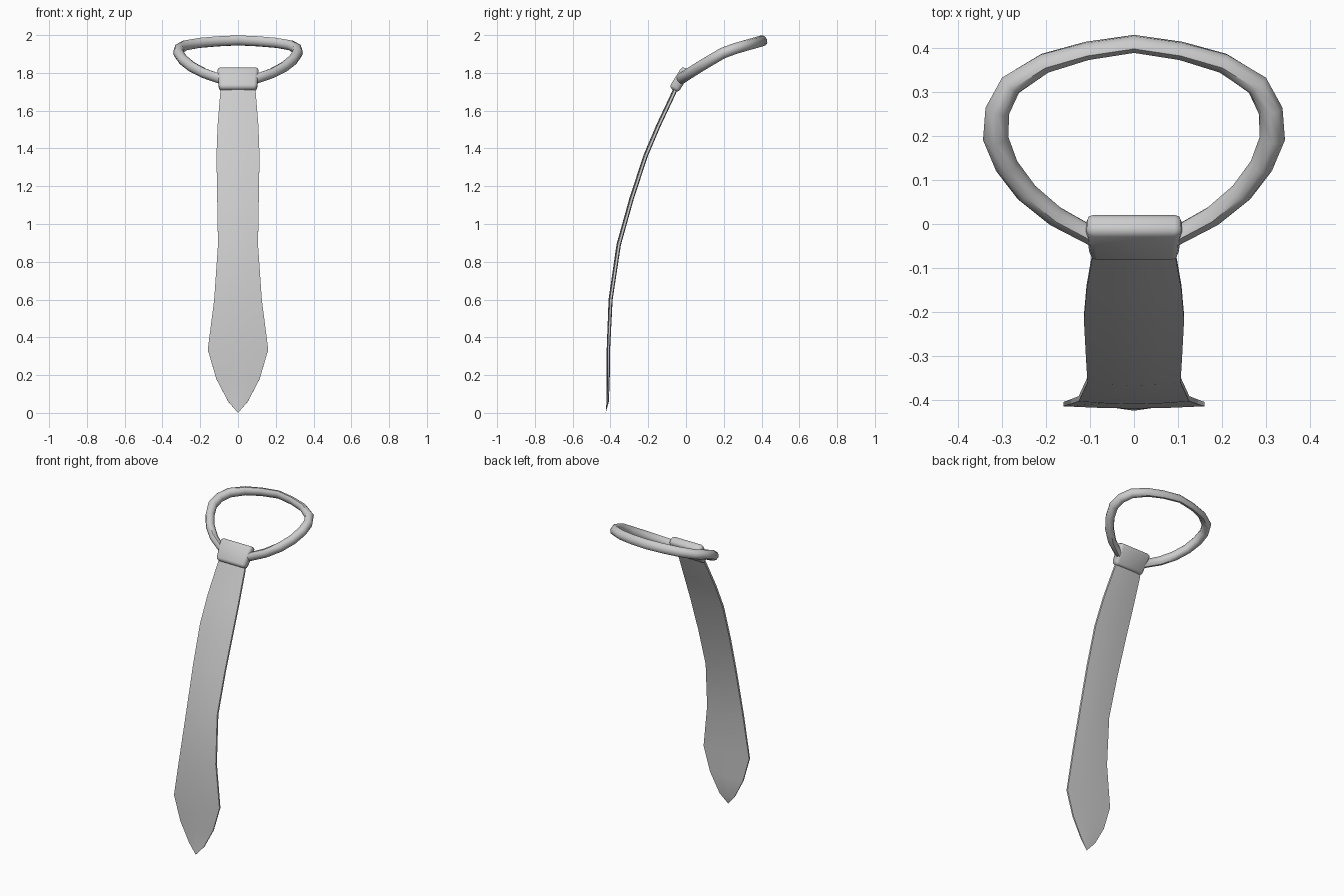
import bpy, bmesh, math
from mathutils import Vector, Matrix

if "Cube" in bpy.data.objects:
    bpy.data.objects.remove(bpy.data.objects["Cube"])


def finish(name, bm, angle):
    bmesh.ops.remove_doubles(bm, verts=bm.verts, dist=0.0005)
    bmesh.ops.recalc_face_normals(bm, faces=bm.faces)
    mesh = bpy.data.meshes.new(name)
    bm.to_mesh(mesh)
    bm.free()
    obj = bpy.data.objects.new(name, mesh)
    bpy.context.collection.objects.link(obj)
    bpy.ops.object.select_all(action='DESELECT')
    obj.select_set(True)
    bpy.context.view_layer.objects.active = obj
    bpy.ops.object.shade_smooth_by_angle(angle=math.radians(angle))
    return obj


def loft(name, rings, closed, angle):
    """Skin a list of equal-length point rings."""
    bm = bmesh.new()
    vr = [[bm.verts.new(p) for p in r] for r in rings]
    n = len(vr[0])
    pairs = list(zip(vr, vr[1:])) + ([(vr[-1], vr[0])] if closed else [])
    for a, b in pairs:
        for i in range(n):
            j = (i + 1) % n
            bm.faces.new((a[i], a[j], b[j], b[i]))
    if not closed:
        bm.faces.new(vr[-1])
        bm.faces.new(vr[0])
    return finish(name, bm, angle)


# Blade: (y, z, half width, half thickness) from tip to knot
stations = [(-0.425, 0.0, 0.0, 0.0), (-0.414, 0.06, 0.052, 0.007),
            (-0.411, 0.18, 0.115, 0.009), (-0.41, 0.335, 0.16, 0.010),
            (-0.398, 0.60, 0.126, 0.012), (-0.355, 0.89, 0.106, 0.013),
            (-0.288, 1.13, 0.110, 0.013), (-0.213, 1.36, 0.114, 0.013),
            (-0.145, 1.52, 0.108, 0.013), (-0.065, 1.69, 0.094, 0.013),
            (-0.040, 1.75, 0.085, 0.012)]
rings = []
for i, (y, z, w, t) in enumerate(stations):
    a, b = stations[max(i - 1, 0)], stations[min(i + 1, len(stations) - 1)]
    tan = Vector((0, b[0] - a[0], b[1] - a[1])).normalized()
    nrm = Vector((0, -tan.z, tan.y))
    c = Vector((0, y, z))
    section = [(-1, 0.0), (-1, 0.5), (-0.5, 0.85), (0, 1), (0.5, 0.85), (1, 0.5),
               (1, -0.5), (0.5, -0.75), (0, -0.8), (-0.5, -0.75), (-1, -0.5)]
    rings.append([c + Vector((u * w, 0, 0)) + nrm * (v * t) for u, v in section])
loft("tie_blade", rings, False, 40)

# Neck loop: right half of the path (x, y, z, in-plane radius), mirrored
half = [(0, 0.41, 1.972, 0.019), (0.107, 0.394, 1.967, 0.020),
        (0.203, 0.366, 1.959, 0.023), (0.281, 0.316, 1.945, 0.027),
        (0.311, 0.258, 1.928, 0.028), (0.315, 0.195, 1.905, 0.029),
        (0.290, 0.132, 1.868, 0.027), (0.245, 0.072, 1.832, 0.026),
        (0.180, 0.018, 1.798, 0.024), (0.095, -0.028, 1.768, 0.022),
        (0, -0.035, 1.762, 0.018)]
path = half + [(-x, y, z, r) for x, y, z, r in half[-2:0:-1]]
rings = []
for i, (x, y, z, r) in enumerate(path):
    a, b = Vector(path[i - 1][:3]), Vector(path[(i + 1) % len(path)][:3])
    tan = (b - a).normalized()
    side = tan.cross(Vector((0, -0.4, 0.92))).normalized()
    up = side.cross(tan).normalized()
    c = Vector((x, y, z))
    rings.append([c + side * r * math.cos(k * math.pi / 4)
                  + up * 0.029 * math.sin(k * math.pi / 4) for k in range(8)])
loft("neck_loop", rings, True, 50)

# Knot: tilted, bevelled block, narrower at the bottom
bm = bmesh.new()
bmesh.ops.create_cube(bm, size=1)
for v in bm.verts:
    v.co = Vector((v.co.x * (0.222 if v.co.z > 0 else 0.20), v.co.y * 0.056, v.co.z * 0.132))
bmesh.ops.bevel(bm, geom=bm.edges[:], offset=0.018, segments=2, profile=0.5,
                affect='EDGES')
bmesh.ops.transform(bm, verts=bm.verts, matrix=Matrix.Translation((0, -0.031, 1.765))
                    @ Matrix.Rotation(math.radians(-32), 4, 'X'))
finish("tie_knot", bm, 50)
